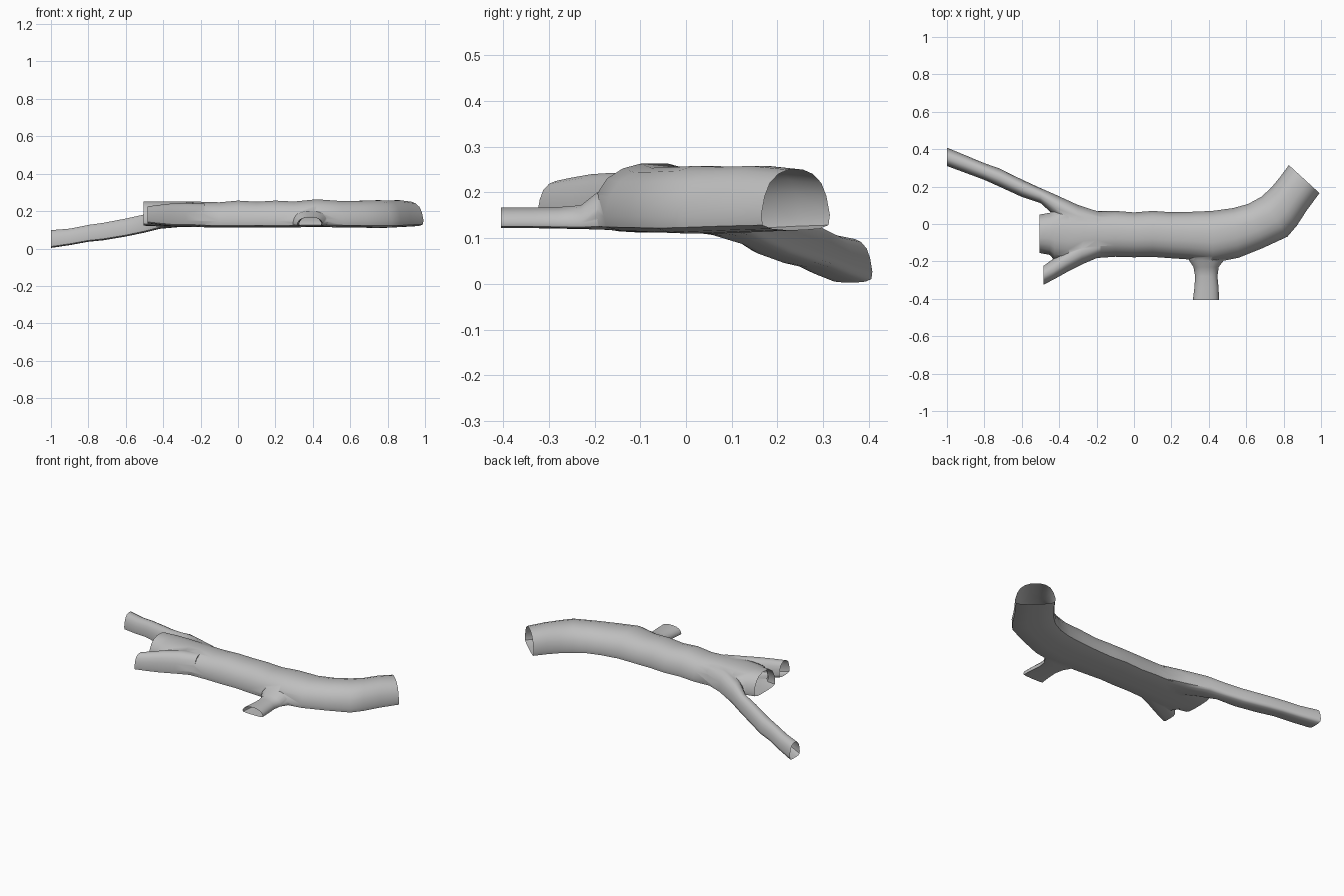
import bpy, bmesh
from mathutils import Vector

if "Cube" in bpy.data.objects:
    bpy.data.objects.remove(bpy.data.objects["Cube"])

grey = bpy.data.materials.new("light grey")
grey.diffuse_color = (0.52, 0.52, 0.52, 1)
grey.use_nodes = True
grey.node_tree.nodes["Principled BSDF"].inputs["Base Color"].default_value = grey.diffuse_color

# Flat-bottomed arch section: u across (-1..1), v up (0..1)
HALF = [(0.22, 1), (0.5, .93), (.75, .78), (.9, .56), (1, .25), (.96, .08), (.7, .02), (.3, 0)]
ARCH = HALF + [(-u, v) for u, v in reversed(HALF)]
caps = []


def tube(name, rows):
    """Closed loft; each row is left x, y, right x, y, bottom z, top z."""
    bm = bmesh.new()
    rings = []
    for lx, ly, rx, ry, z0, z1 in rows:
        a, b = Vector((lx, ly, 0)), Vector((rx, ry, 0))
        rings.append([bm.verts.new((a + b) / 2 + (a - b) / 2 * u + Vector((0, 0, z0 + (z1 - z0) * v)))
                      for u, v in ARCH])
    n = len(ARCH)
    for r, s in zip(rings, rings[1:]):
        for i in range(n):
            bm.faces.new((r[i], r[(i + 1) % n], s[(i + 1) % n], s[i]))
    bm.faces.new(rings[0])
    bm.faces.new(rings[-1])
    bmesh.ops.recalc_face_normals(bm, faces=bm.faces)
    me = bpy.data.meshes.new(name)
    bm.to_mesh(me)
    bm.free()
    me.materials.append(grey)
    ob = bpy.data.objects.new(name, me)
    bpy.context.collection.objects.link(ob)
    return ob


def open_end(row):
    """Remember the vertical plane of an end that stays open."""
    a, b = Vector((row[0], row[1], 0)), Vector((row[2], row[3], 0))
    caps.append(((a + b) / 2, (a - b).cross(Vector((0, 0, 1))).normalized(), (a - b).length / 2 + .02))


# Main trunk, bending at its right end
main = [(-.505, .05, -.505, -.155, .122, .252), (-.45, .06, -.45, -.165, .12, .252),
        (-.425, .08, -.425, -.195, .118, .25), (-.35, .085, -.35, -.21, .117, .25),
        (-.27, .08, -.27, -.2, .115, .25), (-.2, .068, -.2, -.182, .114, .25),
        (-.1, .07, -.1, -.175, .112, .247), (0, .062, 0, -.178, .112, .256),
        (.1, .07, .1, -.176, .113, .25), (.2, .063, .2, -.183, .112, .256),
        (.3, .065, .3, -.19, .113, .251), (.42, .07, .42, -.208, .115, .263),
        (.53, .085, .56, -.18, .113, .254), (.61, .107, .69, -.128, .112, .255),
        (.68, .145, .82, -.068, .11, .258), (.735, .195, .87, -.01, .112, .256),
        (.78, .25, .925, .075, .115, .258), (.828, .315, .992, .165, .118, .25)]
# Long thin branch sloping down to the left
long_b = [(-1, .408, -1, .31, .003, .098), (-.9, .367, -.9, .273, .018, .106),
          (-.8, .325, -.8, .236, .036, .126), (-.72, .297, -.72, .2, .044, .137),
          (-.6, .238, -.6, .145, .064, .16), (-.5, .192, -.5, .112, .085, .182),
          (-.42, .157, -.42, .04, .105, .212), (-.3, .102, -.3, -.05, .116, .235),
          (-.18, .063, -.18, -.1, .12, .24)]
# Short forked stub at the left front
stub = [(-.485, -.225, -.485, -.325, .135, .225), (-.43, -.185, -.43, -.297, .128, .232),
        (-.36, -.13, -.36, -.258, .12, .24), (-.28, -.08, -.28, -.217, .118, .243),
        (-.18, -.05, -.18, -.174, .118, .24)]
# Flat side branch at the front, flaring into the trunk
side = [(.315, -.405, .455, -.405, .122, .167), (.323, -.34, .452, -.34, .122, .167),
        (.327, -.28, .446, -.28, .121, .168), (.318, -.23, .453, -.23, .12, .172),
        (.295, -.195, .48, -.195, .119, .2), (.27, -.12, .51, -.12, .119, .21)]

trunk = tube("branching_tube", main)
for row in (main[0], main[-1], long_b[0], stub[0], side[0]):
    open_end(row)
bpy.context.view_layer.objects.active = trunk
trunk.select_set(True)
for name, rows in (("long_branch", long_b), ("forked_stub", stub), ("side_branch", side)):
    part = tube(name, rows)
    mod = trunk.modifiers.new("join", 'BOOLEAN')
    mod.operation, mod.solver, mod.object = 'UNION', 'EXACT', part
    bpy.ops.object.modifier_apply(modifier=mod.name)
    bpy.data.objects.remove(part)

# Remove the end caps so the tube is hollow
bm = bmesh.new()
bm.from_mesh(trunk.data)
dead = []
for f in bm.faces:
    for mid, normal, reach in caps:
        offs = [Vector((v.co.x, v.co.y, 0)) - mid for v in f.verts]
        if all(abs(o.dot(normal)) < .002 and o.length < reach for o in offs):
            dead.append(f)
            break
bmesh.ops.delete(bm, geom=dead, context='FACES')
bm.to_mesh(trunk.data)
bm.free()
bpy.ops.object.shade_smooth_by_angle(angle=1.0)
